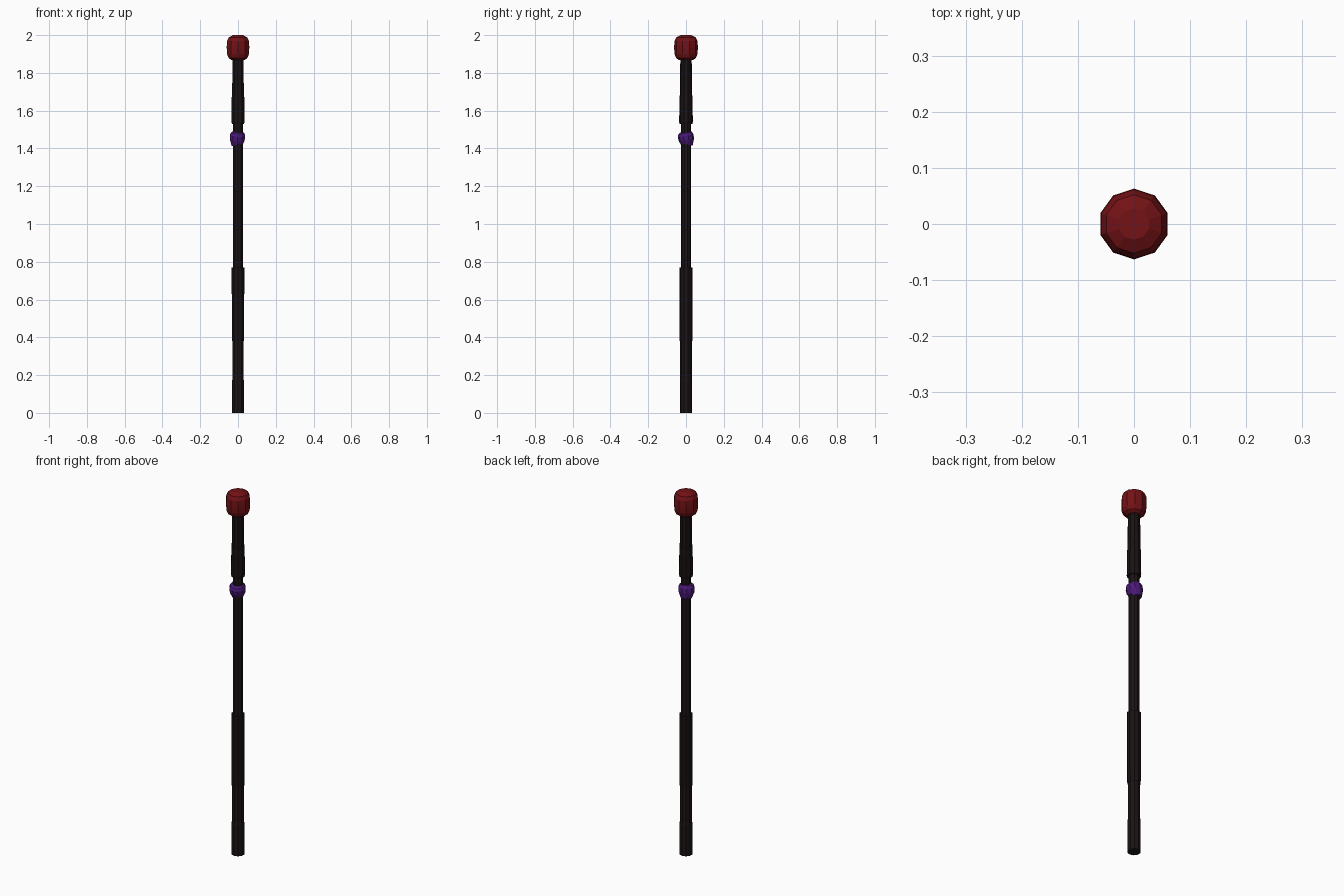
import bpy, bmesh, math
from mathutils import Matrix

if "Cube" in bpy.data.objects:
    bpy.data.objects.remove(bpy.data.objects["Cube"])

def material(name, rgb):
    m = bpy.data.materials.new(name)
    m.diffuse_color = (*rgb, 1)
    m.use_nodes = True
    m.node_tree.nodes["Principled BSDF"].inputs["Base Color"].default_value = m.diffuse_color
    return m

wood = material("dark_wood", (0.012, 0.007, 0.007))
wrap = material("dark_wrap", (0.010, 0.006, 0.006))
red = material("deep_red", (0.17, 0.006, 0.008))
purple = material("purple", (0.07, 0.01, 0.19))

def lathe(name, profile, mat, sides=10, start=90, matrix=None):
    """Capped solid of revolution from (radius, z) points, bottom to top."""
    bm = bmesh.new()
    rings = []
    for r, z in profile:
        rings.append([bm.verts.new((r * math.cos(a), r * math.sin(a), z))
                      for a in (math.radians(start) + i * math.tau / sides for i in range(sides))])
    for lo, hi in zip(rings, rings[1:]):
        for i in range(sides):
            j = (i + 1) % sides
            bm.faces.new((lo[i], lo[j], hi[j], hi[i]))
    bm.faces.new(rings[0][::-1])
    bm.faces.new(rings[-1])
    if matrix:
        bm.transform(matrix)
    me = bpy.data.meshes.new(name)
    bm.to_mesh(me)
    bm.free()
    me.materials.append(mat)
    ob = bpy.data.objects.new(name, me)
    bpy.context.collection.objects.link(ob)
    return ob

# Lower end, with a slightly thicker foot
lathe("lower_shaft", [(0.033, 0), (0.033, 0.17), (0.031, 0.18), (0.031, 0.39)], wood)

# Lower grip and slim middle shaft
lathe("lower_grip", [(0.033, 0.38), (0.034, 0.40), (0.035, 0.69), (0.035, 0.77)], wrap)
lathe("middle_shaft", [(0.027, 0.76), (0.027, 1.54)], wood)

# Upper grip tapering toward the head
lathe("upper_grip", [(0.034, 1.53), (0.036, 1.54), (0.035, 1.67),
                     (0.033, 1.68), (0.030, 1.88)], wrap)

# Tilted collar with a small tapered skirt underneath
tilt = (Matrix.Translation((-0.003, 0, 1.457)) @ Matrix.Rotation(math.radians(10), 4, 'X')
        @ Matrix.Rotation(math.radians(5), 4, 'Y'))
lathe("collar", [(0.028, -0.045), (0.034, -0.03), (0.041, -0.012), (0.042, 0.012),
                 (0.036, 0.026), (0.026, 0.032)], purple, matrix=tilt)

# Ten-sided head knob
lathe("head", [(0.036, 1.868), (0.052, 1.878), (0.061, 1.90), (0.063, 1.935),
               (0.061, 1.968), (0.052, 1.988), (0.028, 2.0)], red)
